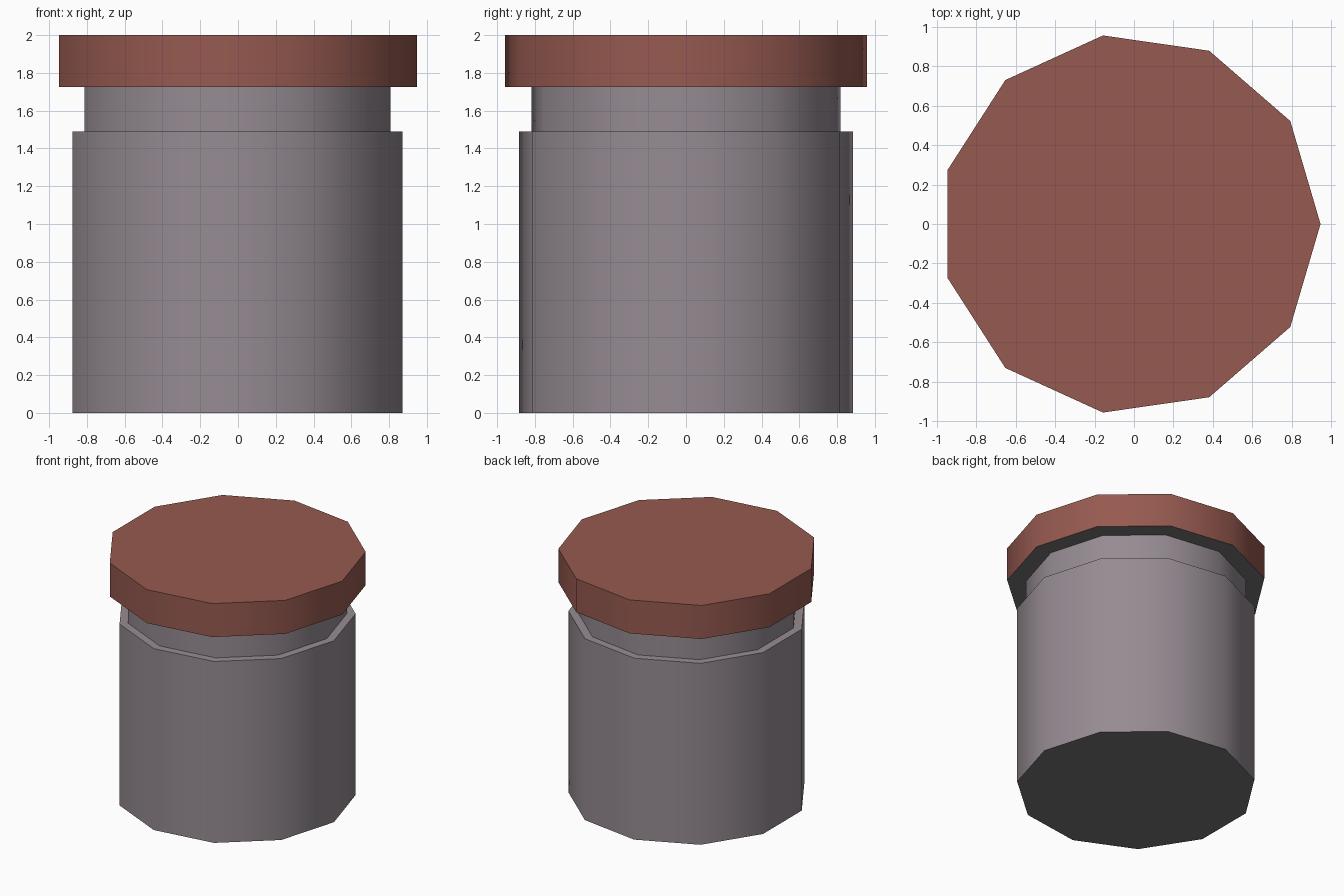
import bpy, bmesh, math

if "Cube" in bpy.data.objects:
    bpy.data.objects.remove(bpy.data.objects["Cube"])

SIDES = 11
CX = -0.02  # puts the odd-sided outline's bounds on centre


def material(name, rgb):
    m = bpy.data.materials.new(name)
    m.diffuse_color = (*rgb, 1)
    m.use_nodes = True
    m.node_tree.nodes["Principled BSDF"].inputs["Base Color"].default_value = m.diffuse_color
    return m


grey = material("warm grey", (0.305, 0.262, 0.292))
brown = material("red brown", (0.305, 0.102, 0.080))
dark = material("dark grey underside", (0.19, 0.18, 0.18))


def lathe(name, profile, mat, close_top=True):
    """Stack 11-sided rings from (radius, z) points and cap the ends."""
    bm = bmesh.new()
    rings = []
    for r, z in profile:
        angles = [2 * math.pi * i / SIDES for i in range(SIDES)]
        rings.append([bm.verts.new((CX + r * math.cos(a), r * math.sin(a), z)) for a in angles])
    for lo, hi in zip(rings, rings[1:]):
        for i in range(SIDES):
            j = (i + 1) % SIDES
            bm.faces.new((lo[i], lo[j], hi[j], hi[i]))
    bm.faces.new(rings[0][::-1])
    if close_top:
        bm.faces.new(rings[-1])
    bm.normal_update()
    # smooth round the sides, sharp at the rims; undersides are dark
    for f in bm.faces:
        f.smooth = True
        f.material_index = 1 if f.normal.z < -0.5 else 0
    for e in bm.edges:
        e.smooth = len(e.link_faces) == 2 and e.calc_face_angle() < math.radians(40)
    me = bpy.data.meshes.new(name)
    bm.to_mesh(me)
    bm.free()
    me.materials.append(mat)
    me.materials.append(dark)
    ob = bpy.data.objects.new(name, me)
    bpy.context.collection.objects.link(ob)
    return ob


# body with shoulder step and neck, open where the lid sits
lathe("jar_body", [(0.892, 0), (0.892, 1.49), (0.827, 1.49), (0.827, 1.725)], grey, False)
# overhanging lid
lathe("lid", [(0.967, 1.725), (0.967, 2.0)], brown)
